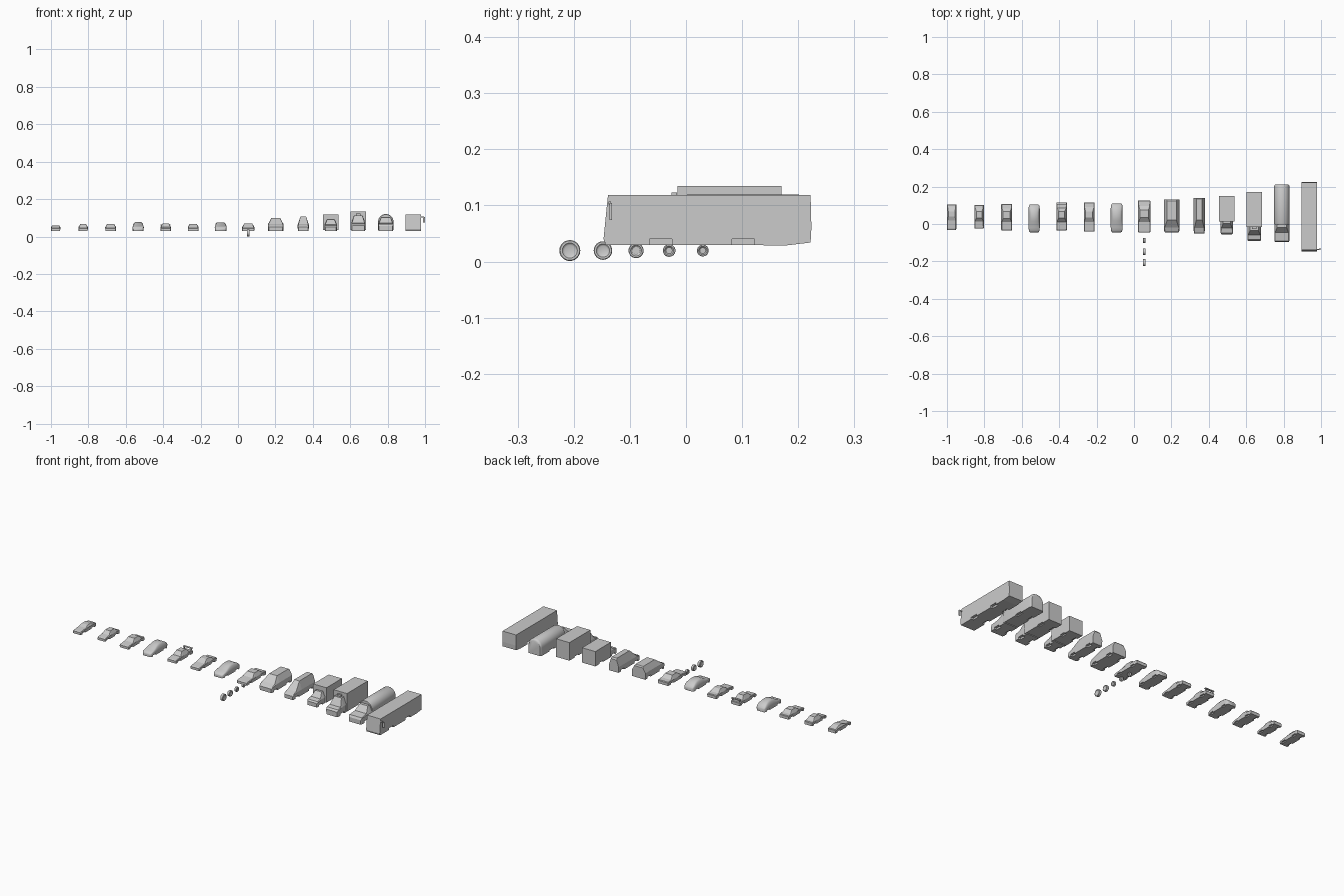
import bpy, math

if "Cube" in bpy.data.objects:
    bpy.data.objects.remove(bpy.data.objects["Cube"])

Z0 = 0.03  # underside of every body


def mesh_object(name, verts, faces, smooth=0):
    me = bpy.data.meshes.new(name)
    me.from_pydata(verts, [], faces)
    ob = bpy.data.objects.new(name, me)
    bpy.context.collection.objects.link(ob)
    bpy.context.view_layer.objects.active = ob
    bpy.ops.object.select_all(action='DESELECT')
    ob.select_set(True)
    bpy.ops.object.mode_set(mode='EDIT')
    bpy.ops.mesh.select_all(action='SELECT')
    bpy.ops.mesh.normals_make_consistent(inside=False)
    bpy.ops.object.mode_set(mode='OBJECT')
    if smooth:
        bpy.ops.object.shade_smooth_by_angle(angle=math.radians(smooth))
    return ob


def loft(name, rings, smooth=0):
    n = len(rings[0])
    verts = [p for r in rings for p in r]
    faces = [list(range(n)), [len(verts) - n + i for i in range(n)]]
    for k in range(len(rings) - 1):
        for i in range(n):
            j = (i + 1) % n
            faces.append([k * n + i, k * n + j, k * n + n + j, k * n + n + i])
    return mesh_object(name, verts, faces, smooth)


def box(name, x0, x1, y0, y1, z0, z1):
    ring = lambda y: [(x0, y, z0), (x1, y, z0), (x1, y, z1), (x0, y, z1)]
    return loft(name, [ring(y0), ring(y1)])


def shell(name, x, w, belt, taper, stations, smooth=0, bottom=Z0):
    """Car body: stations are (y, top height[, width factor]) from nose to tail."""
    rings = []
    for s in stations:
        y, top = s[:2]
        h = w / 2 * (s[2] if len(s) > 2 else 1)
        b = min(belt, top - 0.003)
        t = h - 0.003 - taper * max(0, top - belt)
        m = (b + top) / 2 if not smooth else b + (top - b) * 0.7
        u = (h + t) / 2 if not smooth else h - (h - t) * 0.4
        half = [(h - 0.001, bottom), (h, b), (u, m), (t, top)]
        rings.append([(x + a, y, z) for a, z in half] +
                     [(x - a, y, z) for a, z in reversed(half)])
    return loft(name, rings, smooth)


def arches(ob, x, w, axles, r, height, depth=0.014):
    """Cut wheel arch notches on both sides."""
    for y in axles:
        for s in (-1, 1):
            a, b = sorted((x + s * (w / 2 - depth), x + s * (w / 2 + 0.01)))
            cut = box("arch_cutter", a, b, y - r, y + r, Z0 - 0.02, Z0 + height)
            cut.hide_render = True
            mod = ob.modifiers.new("arch", 'BOOLEAN')
            mod.operation, mod.object, mod.solver = 'DIFFERENCE', cut, 'EXACT'
            bpy.context.view_layer.objects.active = ob
            bpy.ops.object.modifier_apply(modifier=mod.name)
            bpy.data.objects.remove(cut)


X = [-0.975 + 0.1471 * i for i in range(14)]

# three-box cars: slot, name, width, nose y, screen base, roof front, roof back, screen end, tail, roof z
cars = [
    (0, "coupe", .050, -.031, .018, .040, .068, .092, .105, .060),
    (1, "small_hatchback", .050, -.025, .014, .032, .068, .086, .102, .067),
    (2, "compact_sedan", .058, -.034, .010, .030, .066, .084, .106, .067),
    (4, "winged_sedan", .056, -.034, .012, .032, .068, .086, .115, .071),
    (5, "sports_sedan", .058, -.040, .012, .036, .066, .090, .115, .067),
    (7, "large_sedan", .066, -.045, .010, .034, .074, .096, .125, .069),
]
for i, name, w, y0, sb, rf, rb, se, y1, top in cars:
    belt = 0.050
    st = [(y0, .043, .94), (y0 + .006, .046), (sb, .051), (rf, top), (rb, top),
          (se, .052), (y1 - .003, .050), (y1, .046, .96)]
    ob = shell(name + "_body", X[i], w, belt, 0.42, st)
    L = y1 - y0
    arches(ob, X[i], w, (y0 + .2 * L, y0 + .79 * L), .0125, .006, .010)

# rear wing on the fifth car
box("rear_wing", X[4] - .027, X[4] + .027, .103, .115, .060, .063)
for s in (-1, 1):
    box("wing_post", X[4] + s * .022 - .002, X[4] + s * .022 + .002, .105, .113, .045, .061)

# rounded cars: half-ellipse profile along the length
for i, name, w, y0, y1, top in ((3, "round_car", .060, -.045, .105, .077),
                                (6, "round_wagon", .064, -.045, .110, .076)):
    rim = []
    for t, f, k in ((0, .28, .72), (.02, .38, .84), (.07, .48, .95), (.17, .58, 1),
                    (.28, .70, 1), (.4, .88, 1), (.5, .97, 1), (.6, 1, 1), (.72, .97, 1),
                    (.84, .84, 1), (.93, .64, .95), (.98, .45, .84), (1, .34, .72)):
        rim.append((y0 + t * (y1 - y0), Z0 + f * (top - Z0), k))
    ob = shell(name + "_body", X[i], w, .050, .38, rim, 50)
    L = y1 - y0
    arches(ob, X[i], w, (y0 + .2 * L, y0 + .8 * L), .0125, .006, .010)

# vans with slanting upper sides
van = shell("wide_van_body", X[8], .083, .066, .45,
            [(-.046, .052, .86), (-.038, .060, .97), (-.018, .068), (.022, .098),
             (.124, .098), (.130, .092)])
arches(van, X[8], .083, (-.012, .096), .015, .009)
van = shell("narrow_van_body", X[9], .060, .062, .26,
            [(-.052, .050, .86), (-.045, .058, .97), (-.022, .066), (.022, .106),
             (.134, .106), (.140, .098)])
arches(van, X[9], .060, (-.016, .102), .015, .009)

# small box truck
x = X[10]
ob = shell("small_truck_cab", x, .066, .062, .35,
           [(-.055, .052, .88), (-.048, .060), (-.022, .065), (.002, .092), (.030, .092)])
arches(ob, x, .066, (-.022,), .015, .008)
ob = box("small_truck_cargo_box", x - .041, x + .041, .014, .151, .034, .117)
arches(ob, x, .083, (.098,), .016, .011)

# large box truck
x = X[11]
ob = shell("large_truck_cab", x, .074, .072, .30,
           [(-.092, .058, .90), (-.084, .068), (-.060, .073), (-.036, .113), (0, .113)])
arches(ob, x, .074, (-.048,), .018, .010)
ob = box("large_truck_cargo_box", x - .041, x + .041, -.015, .170, .034, .135)
arches(ob, x, .083, (.105,), .019, .010)
box("cab_roof_lamp", x - .012, x + .012, -.026, -.016, .111, .123)

# tanker truck with an arched tank
x = X[12]
ob = shell("tanker_cab", x, .080, .068, .35,
           [(-.097, .055, .90), (-.090, .066), (-.045, .072), (-.018, .102), (.012, .102)])
arches(ob, x, .080, (-.050,), .018, .010)


def arch_ring(y, k):
    pts = [(-.041, .034), (.041, .034)]
    pts += [(.041 * math.cos(math.pi * a / 16), .079 + .041 * math.sin(math.pi * a / 16))
            for a in range(17)]
    return [(x + k * px, y, .034 + (pz - .034) * k) for px, pz in pts]


ob = loft("tanker_tank", [arch_ring(y, k) for y, k in
                          ((-.002, .97), (.004, 1), (.200, 1), (.207, .96), (.211, .88))], 35)
arches(ob, x, .083, (.115,), .019, .010)

# bus: side profile extruded across the width
side = [(-.143, Z0), (.180, Z0 - .001), (.222, .034), (.2235, .060), (.222, .119),
        (-.139, .119), (-.147, .040)]
bx = X[13]
ob = loft("bus_body", [[(bx + s * .042, y, z) for y, z in side] for s in (-1, 1)])
arches(ob, bx, .084, (-.045, .102), .020, .010)
box("bus_mirror", .990, 1.0, -.136, -.132, .074, .104)
box("bus_mirror_arm", .970, .995, -.138, -.134, .102, .107)

# row of spare wheels, large to small, with recessed hubs
wx, wz = X[7], .0197
for y, r, w in ((-.207, .0187, .015), (-.148, .0165, .014), (-.089, .0135, .012),
                (-.030, .0112, .011), (.030, .0105, .011)):
    h = w / 2
    prof = [(-h + .003, .5), (-h + .002, .62), (-h, .72), (-h, .92), (-h + .0015, 1),
            (h - .0015, 1), (h, .92), (h, .72), (h - .002, .62), (h - .003, .5)]
    rings = [[(wx + px, y + r * k * math.cos(math.tau * a / 24),
               wz + r * k * math.sin(math.tau * a / 24)) for a in range(24)]
             for px, k in prof]
    loft("spare_wheel", rings, 30)
